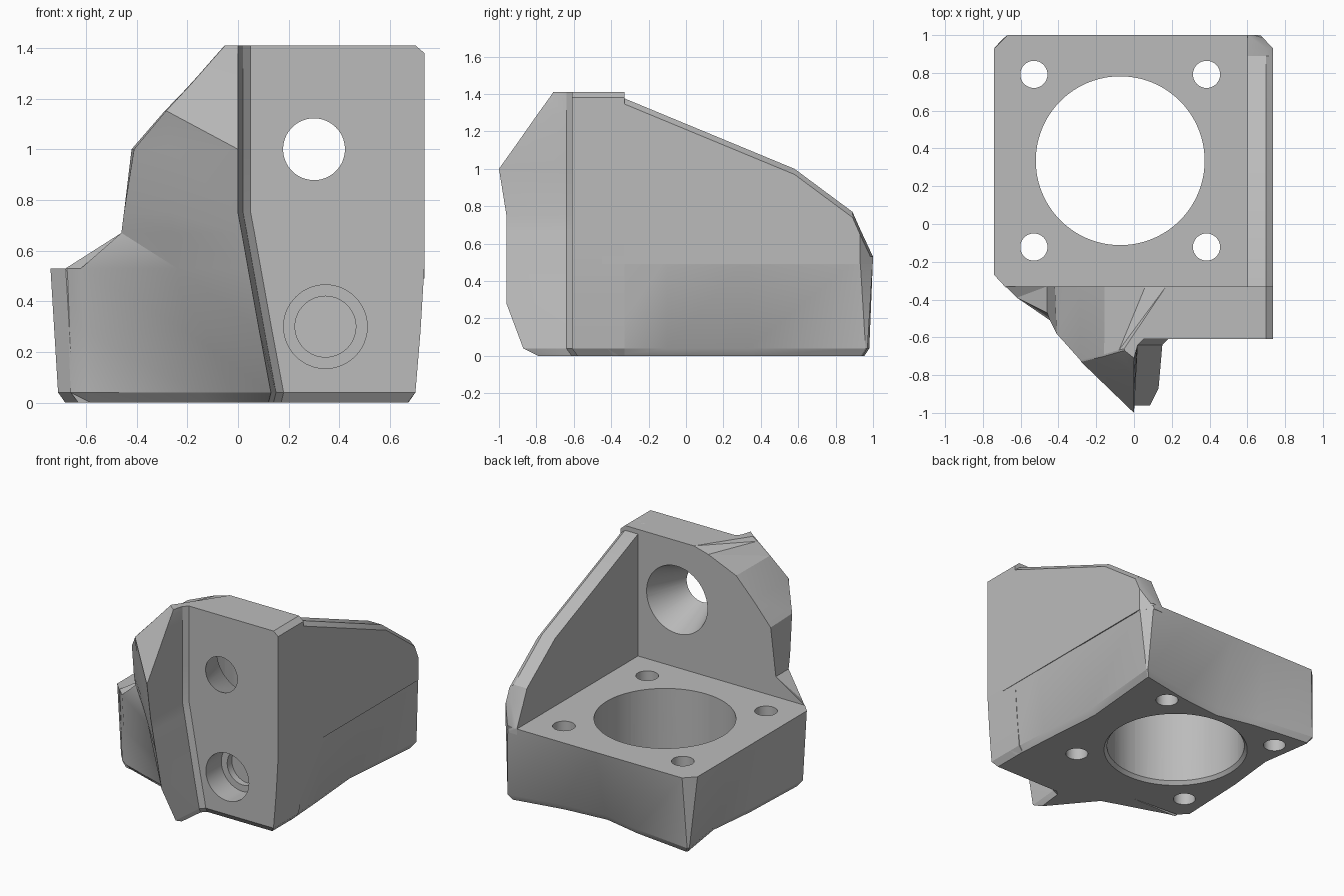
import bpy
import bmesh
import math
from mathutils import Matrix, Vector

default_cube = bpy.data.objects.get("Cube")
if default_cube:
    bpy.data.objects.remove(default_cube, do_unlink=True)

# Single matte grey for the whole bracket
GREY = (0.5, 0.5, 0.5, 1.0)
grey = bpy.data.materials.new("plain_grey")
grey.use_nodes = True
grey.diffuse_color = GREY
shader = next(n for n in grey.node_tree.nodes if n.type == 'BSDF_PRINCIPLED')
shader.inputs["Base Color"].default_value = GREY
shader.inputs["Roughness"].default_value = 0.6


def finish_mesh(name, bm):
    """Turn a bmesh into a linked object with the grey material."""
    bmesh.ops.recalc_face_normals(bm, faces=bm.faces)
    mesh = bpy.data.meshes.new(name)
    bm.to_mesh(mesh)
    bm.free()
    mesh.materials.append(grey)
    obj = bpy.data.objects.new(name, mesh)
    bpy.context.collection.objects.link(obj)
    return obj


def loft(name, rings):
    """Skin a list of equal-length closed rings with triangles and cap both ends."""
    bm = bmesh.new()
    loops = [[bm.verts.new(p) for p in ring] for ring in rings]
    count = len(rings[0])
    for low, high in zip(loops, loops[1:]):
        for i in range(count):
            j = (i + 1) % count
            bm.faces.new((low[i], low[j], high[j]))
            bm.faces.new((low[i], high[j], high[i]))
    bm.faces.new(loops[0])
    bm.faces.new(loops[-1])
    return finish_mesh(name, bm)


def drill(target, start, direction, length, r_start, r_end, segments=64):
    """Cut a straight or tapered round hole into the target."""
    bm = bmesh.new()
    axis = Vector(direction).normalized()
    turn = axis.to_track_quat('Z', 'Y').to_matrix().to_4x4()
    place = Matrix.Translation(Vector(start) + axis * length / 2) @ turn
    bmesh.ops.create_cone(bm, cap_ends=True, segments=segments, radius1=r_start,
                          radius2=r_end, depth=length, matrix=place)
    cutter = finish_mesh("hole_cutter", bm)
    cutter.hide_render = True
    cut = target.modifiers.new("hole", 'BOOLEAN')
    cut.operation = 'DIFFERENCE'
    cut.solver = 'EXACT'
    cut.object = cutter
    bpy.context.view_layer.objects.active = target
    bpy.ops.object.modifier_apply(modifier=cut.name)
    bpy.data.objects.remove(cutter, do_unlink=True)


def smooth(obj):
    bpy.ops.object.select_all(action='DESELECT')
    obj.select_set(True)
    bpy.context.view_layer.objects.active = obj
    bpy.ops.object.shade_smooth_by_angle(angle=math.radians(25))


# Mounting base: chamfered square on top, pinched sides below
MOUNT_X, MOUNT_Y = -0.073, 0.335
BASE_TOP = 0.53
top_outline = [
    (.735, .93), (.67, 1), (.33, 1), (0, 1), (-.27, 1), (-.67, 1), (-.74, .93),
    (-.74, .58), (-.74, .23), (-.74, -.27), (-.68, -.335), (.735, -.42),
    (.735, -.1), (.735, .335)]
low_outline = [
    (.70, .96), (.695, .97), (.33, .9), (.01, .87), (-.27, .93), (-.695, .98),
    (-.705, .97), (-.65, .6), (-.69, .23), (-.71, -.27), (-.65, -.335),
    (.70, -.42), (.68, -.1), (.645, .335)]
foot_outline = [(x * .96, MOUNT_Y + (y - MOUNT_Y) * .96) for x, y in low_outline]
base = loft("mounting_base", [
    [(x, y, z) for x, y in outline]
    for outline, z in ((foot_outline, 0), (low_outline, .04), (top_outline, BASE_TOP))])

# Motor opening with a bottom bevel, and four screw holes
UP = (0, 0, 1)
drill(base, (MOUNT_X, MOUNT_Y, -.1), UP, 1, .447, .447, 96)
drill(base, (MOUNT_X, MOUNT_Y, -.01), UP, .035, .475, .446, 96)
for side in (-1, 1):
    for end in (-1, 1):
        spot = (MOUNT_X + side * .457, MOUNT_Y + end * .457, -.1)
        drill(base, spot, UP, 1, .072, .072, 32)

# Front wall with its forward fin, as stacked horizontal sections:
# height, right edge, fin shift, fin tip y, middle x y, left x y, inner left x
WALL_BACK, WALL_FRONT = -0.33, -0.61
sections = [
    (0, .67, .12, -.79, -.13, -.49, -.58, -.34, -.63),
    (.04, .70, .13, -.87, -.15, -.52, -.6, -.37, -.66),
    (.28, .72, .085, -.96, -.2, -.6, -.61, -.38, -.67),
    (.53, .735, .04, -.96, -.24, -.65, -.62, -.39, -.68),
    (.67, .735, .015, -.96, -.26, -.68, -.46, -.47, -.46),
    (.75, .735, 0, -.96, -.27, -.69, -.45, -.5, -.45),
    (1, .735, 0, -1, -.275, -.72, -.41, -.58, -.42),
    (1.15, .735, 0, -.893, -.28, -.73, -.285, -.72, -.29),
    (1.29, .735, 0, -.795, -.156, -.7, -.158, -.69, -.155),
    (1.38, .735, 0, -.73, -.077, -.677, -.079, -.667, .06),
    (1.41, .70, 0, -.71, -.05, -.67, -.052, -.66, .17)]


def wall_ring(z, right, shift, tip_y, mid_x, mid_y, left_x, left_y, inner_x):
    front = WALL_FRONT + (.03 if z == 0 else 0)
    plan = [(right, WALL_BACK), (right, front), (.05 + shift, front),
            (.02 + shift, front - .03), (shift, tip_y), (mid_x, mid_y),
            (left_x, left_y), (inner_x, WALL_BACK)]
    return [(x, y, z) for x, y in plan]


wall = loft("front_wall_and_fin", [wall_ring(*row) for row in sections])

# Tapered upper bore and blind stepped lower bore
BACKWARD = (0, 1, 0)
drill(wall, (.3, WALL_FRONT - .01, 1), BACKWARD, .3, .118, .238)
drill(wall, (.345, WALL_FRONT - .05, .3), BACKWARD, .22, .165, .165)
drill(wall, (.345, WALL_FRONT - .05, .3), BACKWARD, .32, .12, .12)

# Side gusset: sloping rib with a bevelled outer edge, swept towards the back
RIB_INNER, RIB_LOW, BEVEL = 0.6, 0.49, 0.035
slope = [(-.45, 1.41, .735), (-.41, 1.41, .735), (.58, 1, .735), (.89, .77, .735),
         (.93, .68, .735), (1, BASE_TOP, .67)]
gusset = loft("side_gusset", [
    [(RIB_INNER, y, RIB_LOW), (outer, y, RIB_LOW), (outer, y, z - .03),
     (outer - BEVEL, y, z), (RIB_INNER, y, z)]
    for y, z, outer in slope])

for part in (base, wall, gusset):
    smooth(part)
